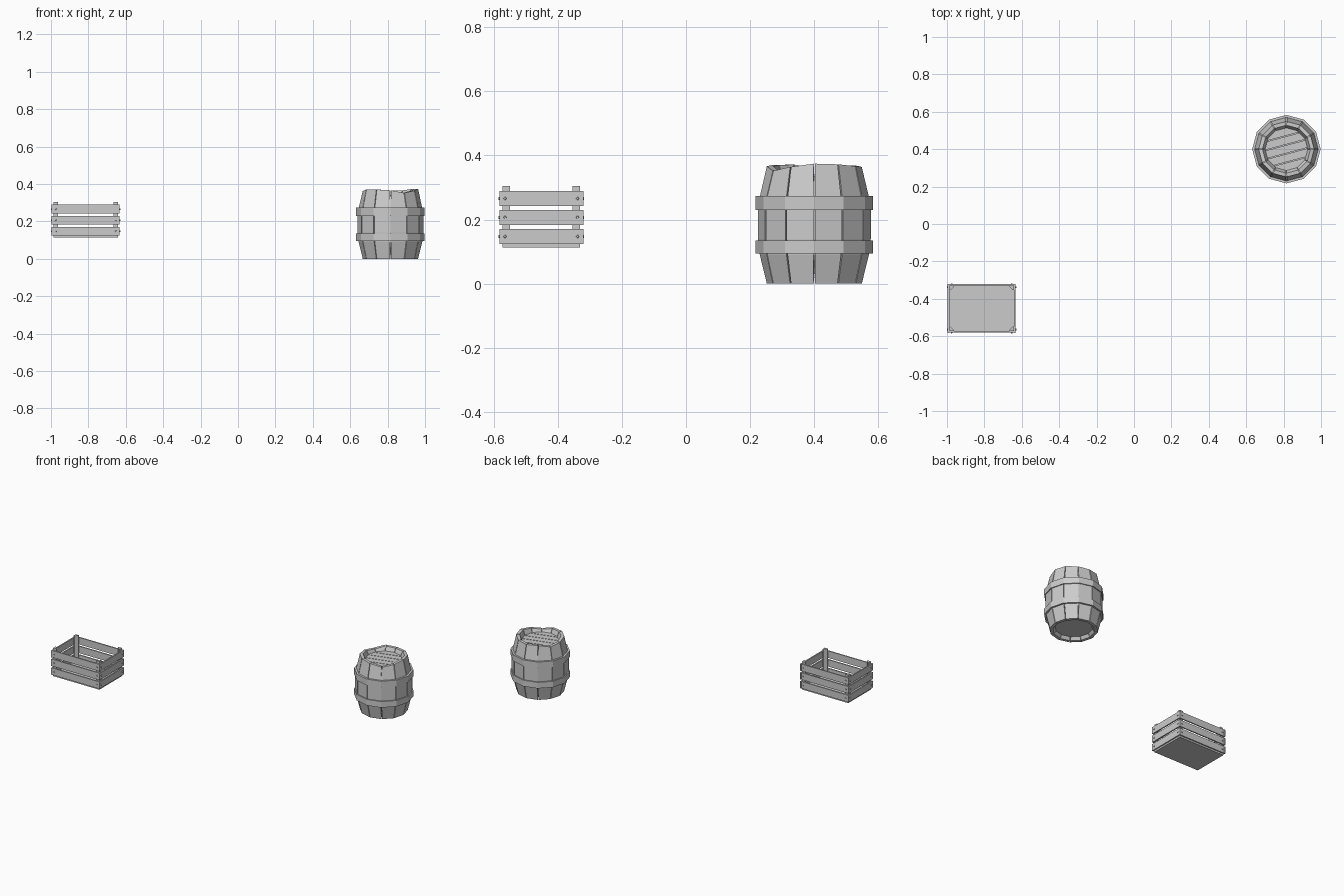
import bpy, bmesh, math
from mathutils import Matrix, Vector

if "Cube" in bpy.data.objects:
    bpy.data.objects.remove(bpy.data.objects["Cube"])

CX, CY = -0.8145, -0.451      # crate centre
BX, BY = 0.815, 0.40          # barrel centre


def finish(bm, name):
    bmesh.ops.recalc_face_normals(bm, faces=bm.faces)
    me = bpy.data.meshes.new(name)
    bm.to_mesh(me)
    bm.free()
    ob = bpy.data.objects.new(name, me)
    bpy.context.collection.objects.link(ob)
    return ob


def box(name, centre, size):
    bm = bmesh.new()
    bmesh.ops.create_cube(bm, size=1)
    bmesh.ops.scale(bm, vec=size, verts=bm.verts)
    bmesh.ops.translate(bm, vec=centre, verts=bm.verts)
    return finish(bm, name)


def loft(name, rings, closed=False):
    """Join equal-sized rings of points; cap the ends or close the loop."""
    bm = bmesh.new()
    vs = [[bm.verts.new(p) for p in r] for r in rings]
    n = len(rings[0])
    pairs = list(zip(vs, vs[1:]))
    if closed:
        pairs.append((vs[-1], vs[0]))
    else:
        bm.faces.new(vs[0])
        bm.faces.new(vs[-1])
    for a, b in pairs:
        for i in range(n):
            j = (i + 1) % n
            bm.faces.new((a[i], a[j], b[j], b[i]))
    return finish(bm, name)


def nail(centre, axis):
    bm = bmesh.new()
    rot = Vector((0, 0, 1)).rotation_difference(axis).to_matrix().to_4x4()
    bmesh.ops.create_cone(bm, cap_ends=True, segments=6, radius1=0.0055, radius2=0.004,
                          depth=0.008, matrix=Matrix.Translation(centre) @ rot)
    finish(bm, "crate_nail")


# Crate: floor, triangular corner posts, three rows of slats with nails
box("crate_floor", (CX, CY, 0.119), (0.346, 0.242, 0.013))
for sx in (-1, 1):
    for sy in (-1, 1):
        def ring(z):
            pts = [(0.173, 0.121), (0.149, 0.121), (0.149, 0.115), (0.167, 0.097), (0.173, 0.097)]
            return [(CX + sx * x, CY + sy * y, z) for x, y in pts]
        loft("crate_post", [ring(0.113), ring(0.304)])
for z in (0.147, 0.2065, 0.2655):
    for s in (-1, 1):
        box("crate_long_slat", (CX, CY + s * 0.1252, z), (0.362, 0.0085, 0.047))
        box("crate_side_slat", (CX + s * 0.1772, CY, z), (0.0085, 0.262, 0.047))
        for t in (-1, 1):
            nail((CX + t * 0.161, CY + s * 0.1295, z), Vector((0, s, 0)))
            nail((CX + s * 0.1815, CY + t * 0.113, z), Vector((s, 0, 0)))

# Barrel staves: bulged wedges with uneven worn tops
N = 12
STEP = math.tau / N
OUTER = [(0.0, 0.148), (0.09, 0.170), (0.14, 0.176), (0.23, 0.176), (0.275, 0.169), (0.37, 0.148)]
TOPS = [0.374, 0.372, 0.366, 0.364, 0.368, 0.354, 0.362, 0.371, 0.370, 0.366, 0.352, 0.364]


def polar(r, a, z):
    return (BX + r * math.cos(a), BY + r * math.sin(a), z)


for k in range(N):
    sides = []
    for seam, gap in ((k, 0.012), (k + 1, -0.012)):
        a = seam * STEP + gap
        top = TOPS[seam % N]
        pts = [polar(r, a, z) for r, z in [(r, z) for z, r in OUTER[:-1]]]
        pts += [polar(0.148, a, top), polar(0.128, a, top),
                polar(0.112, a, 0.332), polar(0.112, a, 0.025), polar(0.128, a, 0.0)]
        sides.append(pts)
    loft("barrel_stave", sides)

# Dark seams are backed by a slightly smaller solid core
core = [(0.003, 0.112), (0.09, 0.164), (0.14, 0.170), (0.23, 0.170), (0.275, 0.163), (0.335, 0.146),
        (0.335, 0.116), (0.025, 0.112)]
loft("barrel_core", [[polar(r, k * STEP, z) for k in range(N)] for z, r in core[1:]], closed=True)

# Iron hoops
for z0, z1 in ((0.094, 0.135), (0.230, 0.273)):
    prof = [(z0, 0.170), (z0, 0.183), (z1, 0.183), (z1, 0.170)]
    loft("barrel_hoop", [[polar(r, k * STEP, z) for z, r in prof] for k in range(N)], closed=True)


def disc(name, r, z, depth):
    bm = bmesh.new()
    bmesh.ops.create_cone(bm, cap_ends=True, segments=N, radius1=r, radius2=r, depth=depth,
                          matrix=Matrix.Translation((BX, BY, z)) @ Matrix.Rotation(0, 4, 'Z'))
    return bm


# Lid planks: a disc sliced into five strips with gaps
d = Vector((-math.sin(0.26), math.cos(0.26), 0))
W = 0.228 / 5
for i in range(5):
    bm = disc("lid", 0.114, 0.335, 0.012)
    for edge, sign in ((-0.114 + i * W + 0.002, -1), (-0.114 + (i + 1) * W - 0.002, 1)):
        geom = bm.verts[:] + bm.edges[:] + bm.faces[:]
        bmesh.ops.bisect_plane(bm, geom=geom, plane_co=Vector((BX, BY, 0)) + d * edge,
                               plane_no=d * sign, clear_outer=True)
        bmesh.ops.holes_fill(bm, edges=[e for e in bm.edges if e.is_boundary])
    finish(bm, "lid_plank")
finish(disc("backing", 0.114, 0.325, 0.012), "lid_backing")
finish(disc("bottom", 0.118, 0.026, 0.012), "barrel_bottom")
